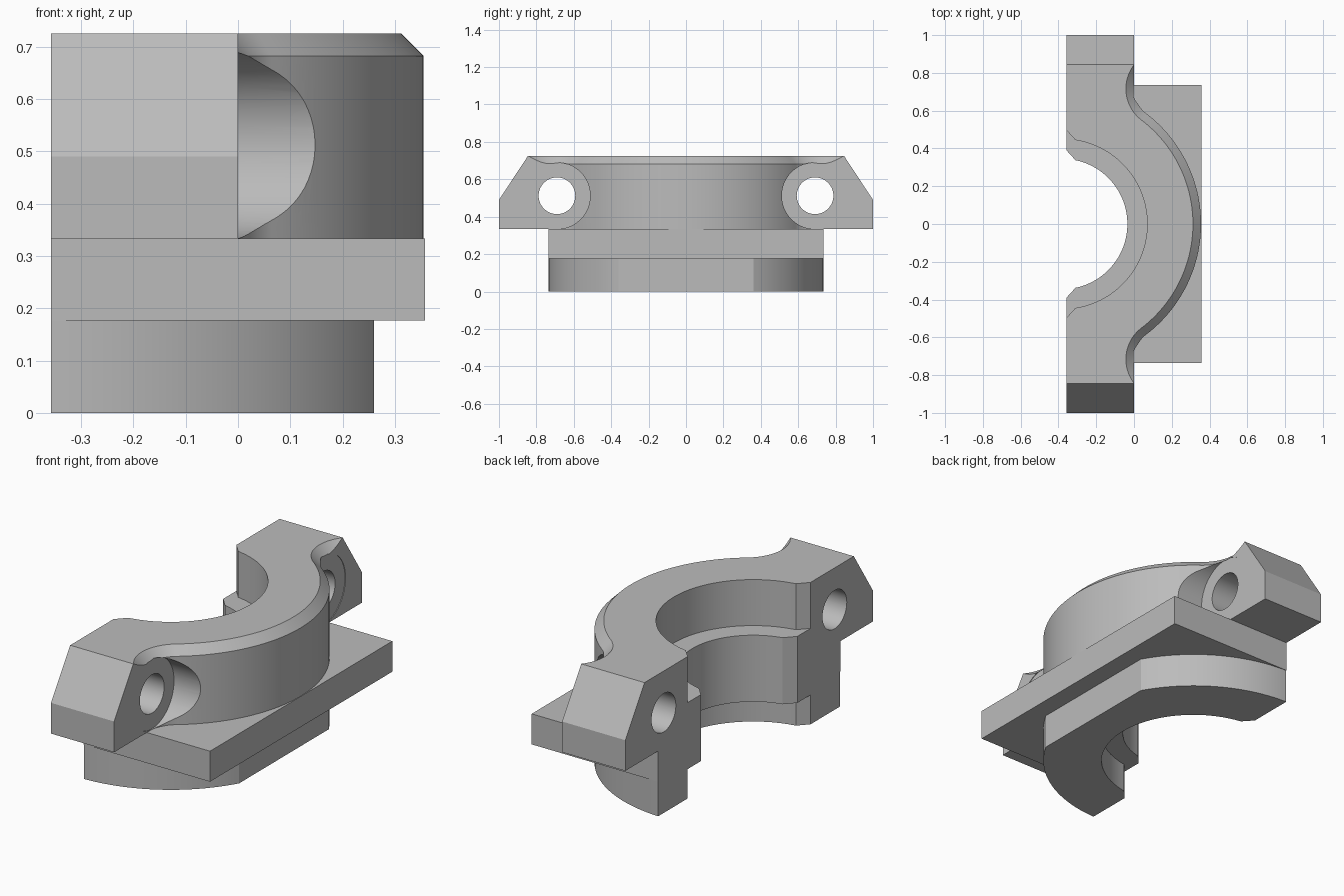
import bpy, bmesh
from math import sin, cos, pi, sqrt, atan2, acos

cube = bpy.data.objects.get("Cube")
if cube:
    bpy.data.objects.remove(cube)

SPLIT, AXIS = -0.357, -0.38         # split face and bore axis in x
R_OUT, R_FIL, CHAMFER = 0.735, 0.165, 0.043
Z_PLATE, Z_TOP = 0.333, 0.725
BOLT_Y, BOLT_Z = 0.69, 0.512

grey = bpy.data.materials.new("light_grey")
grey.use_nodes = True
grey.diffuse_color = (0.5, 0.5, 0.5, 1)
grey.node_tree.nodes["Principled BSDF"].inputs["Base Color"].default_value = (0.5, 0.5, 0.5, 1)


def loft(name, rings):
    """Solid through rings of (x, y, z) points, capped at both ends."""
    bm = bmesh.new()
    loops = [[bm.verts.new(p) for p in ring] for ring in rings]
    n = len(loops[0])
    for a, b in zip(loops, loops[1:]):
        for i in range(n):
            j = (i + 1) % n
            bm.faces.new((a[i], a[j], b[j], b[i]))
    bm.faces.new(loops[0][::-1])
    bm.faces.new(loops[-1])
    bmesh.ops.recalc_face_normals(bm, faces=bm.faces)
    mesh = bpy.data.meshes.new(name)
    bm.to_mesh(mesh)
    bm.free()
    mesh.materials.append(grey)
    ob = bpy.data.objects.new(name, mesh)
    bpy.context.collection.objects.link(ob)
    return ob


def prism(name, outline, z0, z1):
    return loft(name, [[(x, y, z) for x, y in outline] for z in (z0, z1)])


def rod(name, r, x0, x1, y, z, n=64):
    """Cylinder lying along x."""
    turn = [2 * pi * i / n for i in range(n)]
    return loft(name, [[(x, y + r * cos(t), z + r * sin(t)) for t in turn] for x in (x0, x1)])


def arc(cx, cy, r, a0, a1, n):
    return [(cx + r * cos(a0 + (a1 - a0) * i / n), cy + r * sin(a0 + (a1 - a0) * i / n))
            for i in range(n + 1)]


def mirror_y(half):
    """Close a half outline (y >= 0, ending on y = 0) with its mirror image."""
    return half + [(x, -y) for x, y in reversed(half[:-1])]


def combine(target, tool, operation):
    mod = target.modifiers.new(operation.title(), 'BOOLEAN')
    mod.operation, mod.solver, mod.object = operation, 'EXACT', tool
    bpy.context.view_layer.objects.active = target
    bpy.ops.object.modifier_apply(modifier=mod.name)
    bpy.data.objects.remove(tool)


# Clamp body: half ring with bolt ears, blended by fillets and chamfered on top
fil_y = sqrt((R_OUT + R_FIL) ** 2 - (R_FIL - AXIS) ** 2)
tangent = atan2(fil_y, R_FIL - AXIS)


def body_ring(z):
    c = max(0, z - (Z_TOP - CHAMFER))
    ear = 1 - max(0, z - 0.49) * 0.155 / 0.235
    r = R_FIL + c
    half = [(SPLIT, ear), (0, ear)]
    half += arc(R_FIL, fil_y, r, acos(-R_FIL / r), pi + tangent, 20)
    half += arc(AXIS, 0, R_OUT - c, tangent, 0, 32)[1:]
    return [(x, y, z) for x, y in mirror_y(half)]


levels = [Z_PLATE, 0.49, Z_TOP - CHAMFER]
levels += [Z_TOP - CHAMFER * (1 - (i / 6) ** 2) for i in range(1, 7)]
clamp = loft("bearing_clamp_half", [body_ring(z) for z in levels])

# Rectangular flange plate
half_w = R_OUT + 0.001
plate = prism("flange_plate", [(SPLIT, -half_w), (-SPLIT, -half_w), (-SPLIT, half_w), (SPLIT, half_w)],
              0.177, Z_PLATE)
combine(clamp, plate, 'UNION')

# Round lower boss with a flat
flat = 0.26
start = acos((SPLIT - AXIS) / R_OUT)
end = acos((flat - AXIS) / R_OUT)
boss = prism("lower_boss", mirror_y(arc(AXIS, 0, R_OUT, start, end, 32) + [(flat, 0)]), 0, 0.2)
combine(clamp, boss, 'UNION')


# Stepped bore, flared where it meets the split face
def bore(r, z0, z1):
    dx = 0.07
    y0 = sqrt(r * r - dx * dx)
    half = [(AXIS - dx, y0 + 2 * dx * 1.1)] + arc(AXIS, 0, r, acos(dx / r), 0, 32)
    combine(clamp, prism("bore_cutter", mirror_y(half), z0, z1), 'DIFFERENCE')


bore(0.345, -0.1, 0.9)
bore(0.45, 0.49, 0.9)
bore(0.45, -0.1, 0.15)

# Bolt holes with counterbores
for side in (-1, 1):
    combine(clamp, rod("counterbore_cutter", 0.178, -0.003, 0.5, side * BOLT_Y, BOLT_Z), 'DIFFERENCE')
    combine(clamp, rod("bolt_cutter", 0.098, -0.6, 0.2, side * BOLT_Y, BOLT_Z), 'DIFFERENCE')

bpy.ops.object.select_all(action='DESELECT')
clamp.select_set(True)
bpy.context.view_layer.objects.active = clamp
bpy.ops.object.shade_smooth_by_angle(angle=0.5)
